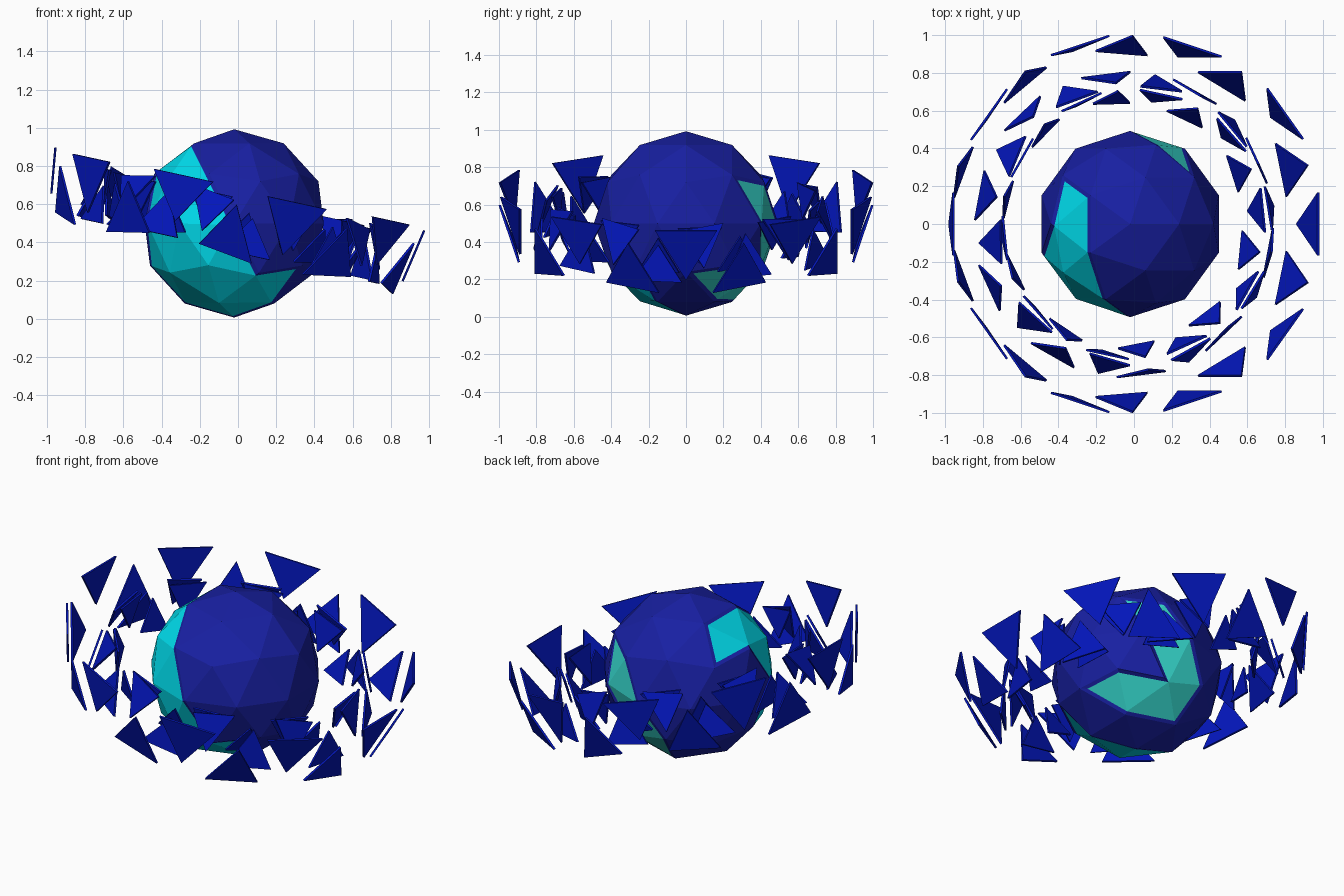
import bpy, bmesh
from math import radians, cos, sin, sqrt
from mathutils import Matrix, Vector

if "Cube" in bpy.data.objects:
    bpy.data.objects.remove(bpy.data.objects["Cube"])


def material(name, rgb):
    m = bpy.data.materials.new(name)
    m.diffuse_color = (*rgb, 1)
    m.use_nodes = True
    m.node_tree.nodes["Principled BSDF"].inputs["Base Color"].default_value = m.diffuse_color
    return m


DEEP = material("deep_blue", (0.009, 0.014, 0.36))
CYAN = material("cyan", (0.0, 0.72, 0.85))
TEAL = material("teal", (0.035, 0.66, 0.59))
SHARD = material("shard_blue", (0.001, 0.008, 0.5))


def finish(bm, name, mats):
    bmesh.ops.recalc_face_normals(bm, faces=bm.faces)
    me = bpy.data.meshes.new(name)
    bm.to_mesh(me)
    bm.free()
    for m in mats:
        me.materials.append(m)
    ob = bpy.data.objects.new(name, me)
    bpy.context.collection.objects.link(ob)
    return ob


# Planet: low-poly ball with two sunken coloured regions.
# Each region lists its faces by azimuth (degrees) and height on a unit ball.
front_region = [(180, .74), (157, .61), (203, .61), (229, .61), (198, .32), (216, .15),
                (234, .32), (252, .17), (216, -.17), (198, -.32), (234, -.32), (252, -.15),
                (270, -.32), (193, -.61), (239, -.61), (216, -.74), (265, -.61),
                (288, -.74), (311, -.61), (216, -.9), (288, -.9)]
back_region = [(54, .32), (72, .15), (72, -.17), (90, -.32), (95, -.61),
               (49, -.61), (72, -.74), (23, -.61)]

R = 0.493
bm = bmesh.new()
bmesh.ops.create_icosphere(bm, subdivisions=2, radius=R)
regions = []
for spots in (front_region, back_region):
    found = set()
    for az, z in spots:
        r = sqrt(1 - z * z)
        d = Vector((r * cos(radians(az)), r * sin(radians(az)), z))
        found.add(max(bm.faces, key=lambda f: f.calc_center_median().normalized().dot(d)))
    regions.append(list(found))
for index, faces in enumerate(regions, 1):
    bmesh.ops.inset_region(bm, faces=faces, thickness=0.022, depth=-0.003,
                           use_even_offset=True, use_boundary=True)
    for f in faces:
        f.material_index = index
bmesh.ops.translate(bm, verts=bm.verts, vec=(-0.02, 0, 0.499))
finish(bm, "planet", [DEEP, CYAN, TEAL])


# Debris rings: shrunken triangles from the band beside a ball's equator.
# side -1 takes the band below the equator, +1 the band above it.
def shard_ring(name, side, size, phase, tilt, centre):
    ball = bmesh.new()
    bmesh.ops.create_icosphere(ball, subdivisions=2, radius=1)
    place = (Matrix.Translation(centre) @ Matrix.Rotation(radians(tilt), 4, 'Y')
             @ Matrix.Rotation(radians(phase), 4, 'Z')
             @ Matrix.Scale(size, 4) @ Matrix.Translation((0, 0, -0.25 * side)))
    out = bmesh.new()
    for f in ball.faces:
        c = f.calc_center_median()
        if not 0.05 < c.z * side < 0.4:
            continue
        n = f.normal * 0.006 / size
        pts = [c + (v.co - c) * 0.51 for v in f.verts]
        top = [out.verts.new(place @ (p + n)) for p in pts]
        low = [out.verts.new(place @ (p - n)) for p in pts]
        out.faces.new(top)
        out.faces.new(low[::-1])
        for i in range(3):
            j = (i + 1) % 3
            out.faces.new((top[j], top[i], low[i], low[j]))
    ball.free()
    finish(out, name, [SHARD])


shard_ring("outer_shard_ring", -1, 1.055, 0, 12.3, (-0.025, 0, 0.503))
shard_ring("middle_shard_ring", 1, 0.85, 61, 12.3, (-0.025, 0, 0.503))
shard_ring("inner_shard_ring", -1, 0.75, 6, 12.3, (-0.025, 0, 0.503))
